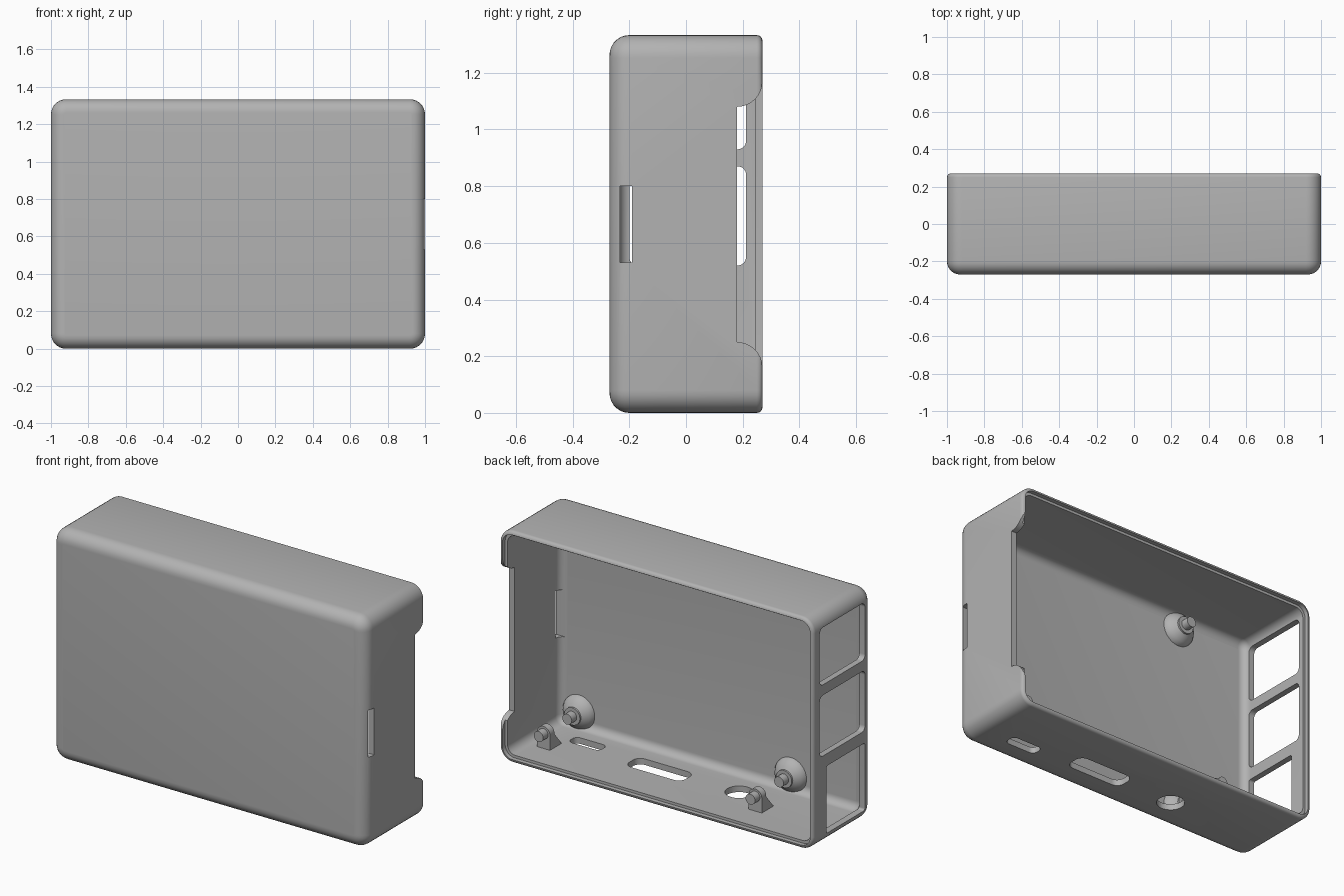
import bpy, bmesh, math
from mathutils import Matrix

cube = bpy.data.objects.get("Cube")
if cube:
    bpy.data.objects.remove(cube, do_unlink=True)

grey = bpy.data.materials.new("plain_grey")
grey.use_nodes = True
GREY = (0.45, 0.45, 0.45, 1)
grey.diffuse_color = GREY
grey.node_tree.nodes["Principled BSDF"].inputs["Base Color"].default_value = GREY

W, D, H, T = 1.0, 0.27, 1.333, 0.035   # half width, half depth, height, wall


def make(name, bm):
    bmesh.ops.recalc_face_normals(bm, faces=bm.faces)
    me = bpy.data.meshes.new(name)
    bm.to_mesh(me)
    bm.free()
    me.materials.append(grey)
    ob = bpy.data.objects.new(name, me)
    bpy.context.collection.objects.link(ob)
    return ob


def activate(ob):
    bpy.ops.object.select_all(action='DESELECT')
    ob.select_set(True)
    bpy.context.view_layer.objects.active = ob


def smooth(ob):
    activate(ob)
    bpy.ops.object.shade_smooth_by_angle(angle=math.radians(30))


def rounded_box(name, inset, y0, y1, corner, front, back=0):
    """Box with rounded corners, a rounded front rim and an optional rounded back rim."""
    bm = bmesh.new()
    bmesh.ops.create_cube(bm, size=1)
    for v in bm.verts:
        v.co.x *= 2 * (W - inset)
        v.co.y = y0 if v.co.y < 0 else y1
        v.co.z = inset if v.co.z < 0 else H - inset

    def bevel(test, r, seg):
        edges = [e for e in bm.edges if test(e)]
        bmesh.ops.bevel(bm, geom=edges, offset=r, segments=seg, profile=0.5,
                        affect='EDGES', clamp_overlap=True)

    def on(y):
        return lambda e: all(abs(v.co.y - y) < 1e-4 for v in e.verts)

    bevel(lambda e: abs(e.verts[0].co.y - e.verts[1].co.y) > 0.1, corner, 7)
    if front:
        bevel(on(y0), front, 7)
    if back:
        bevel(on(y1), back, 4)
    return make(name, bm)


def prism(name, pts, axis, a0, a1):
    """Extrude a profile along x (points are y, z), or along z (points are x, y)."""
    bm = bmesh.new()
    verts = [bm.verts.new((a0, u, v) if axis == 'x' else (u, v, a0)) for u, v in pts]
    face = bm.faces.new(verts)
    moved = bmesh.ops.extrude_face_region(bm, geom=[face])["geom"]
    step = (a1 - a0, 0, 0) if axis == 'x' else (0, 0, a1 - a0)
    bmesh.ops.translate(bm, vec=step, verts=[g for g in moved if isinstance(g, bmesh.types.BMVert)])
    return make(name, bm)


def arc(cu, cv, r, start, end, n=8):
    angles = [math.radians(start + (end - start) * i / n) for i in range(n + 1)]
    return [(cu + r * math.cos(a), cv + r * math.sin(a)) for a in angles]


def round_rect(u0, u1, v0, v1, r):
    return (arc(u1 - r, v0 + r, r, -90, 0) + arc(u1 - r, v1 - r, r, 0, 90)
            + arc(u0 + r, v1 - r, r, 90, 180) + arc(u0 + r, v0 + r, r, 180, 270))


def lathe(name, profile, x, z, n=32):
    """Spin (radius, y) points around an axis parallel to y."""
    bm = bmesh.new()
    verts = [bm.verts.new((r, y, 0)) for r, y in profile]
    edges = [bm.edges.new(p) for p in zip(verts, verts[1:])]
    bmesh.ops.spin(bm, geom=verts + edges, cent=(0, 0, 0), axis=(0, 1, 0),
                   angle=2 * math.pi, steps=n)
    bmesh.ops.remove_doubles(bm, verts=bm.verts, dist=1e-5)
    bmesh.ops.transform(bm, matrix=Matrix.Translation((x, 0, z)), verts=bm.verts)
    smooth(make(name, bm))


# Shell
shell = rounded_box("case_shell", 0, -D, D, 0.08, 0.07, 0.02)
cutters = [
    rounded_box("cavity", T, T - D, 0.5, 0.05, 0.045),
    rounded_box("lid_ledge", 0.02, 0.245, 0.6, 0.06, 0),
]

# Three port windows in the right wall
for y1, z0, z1, r in [(0.212, 0.93, 1.26, 0.03), (0.212, 0.52, 0.87, 0.03), (0.15, 0.06, 0.45, 0.012)]:
    cutters.append(prism("port_window", round_rect(-0.2, y1, z0, z1, r), 'x', -1.1, -0.9))

# Notch with rounded shoulders, and card slot, in the left wall
notch = ([(0.4, 1.17)] + arc(0.18, 1.17, 0.09, 0, -90)
         + arc(0.18, 0.16, 0.09, 90, 0) + [(0.4, 0.16)])
cutters.append(prism("rim_notch", notch, 'x', 0.9, 1.1))
cutters.append(prism("card_slot", [(-0.233, 0.53), (-0.19, 0.53), (-0.19, 0.8), (-0.233, 0.8)], 'x', 0.9, 1.1))

# Connector holes in the bottom wall
for x, y, w, d, r in [(0.69, -0.09, 0.2, 0.075, 0.03), (0.2, -0.045, 0.36, 0.125, 0.045),
                      (-0.3, -0.055, 0.15, 0.15, 0.0749)]:
    rect = round_rect(x - w / 2, x + w / 2, y - d / 2, y + d / 2, r)
    cutters.append(prism("connector_hole", rect, 'z', -0.1, 0.1))

for cutter in cutters:
    cutter.hide_render = True
    mod = shell.modifiers.new("cut", 'BOOLEAN')
    mod.operation = 'DIFFERENCE'
    mod.solver = 'EXACT'
    mod.object = cutter
    activate(shell)
    bpy.ops.object.modifier_apply(modifier=mod.name)
    bpy.data.objects.remove(cutter, do_unlink=True)
smooth(shell)

# Board posts: flared foot, collar and locating peg
floor = T - D
post = ([(0, floor - 0.005), (0.1, floor - 0.005), (0.098, floor + 0.008), (0.085, floor + 0.028),
         (0.066, floor + 0.045), (0.05, floor + 0.055), (0.05, floor + 0.065),
         (0.03, floor + 0.065), (0.03, -0.125), (0, -0.125)])
POST_X = (0.845, -0.504)
for x in POST_X:
    for z in (0.12, 1.217):
        lathe("board_post", post, x, z)

# Bracket pegs standing on the bottom wall
for x in POST_X:
    web = [(0.09, 0.03), (0.09, 0.12), (0.055, 0.12), (-0.02, 0.03)]
    prism("bracket_web", web, 'x', x - 0.042, x + 0.042)
    lathe("bracket_collar", [(0, 0.05), (0.042, 0.05), (0.042, 0.09), (0, 0.09)], x, 0.12)
    lathe("bracket_peg", [(0, 0.08), (0.03, 0.08), (0.03, 0.135), (0, 0.135)], x, 0.12)
bpy.ops.object.select_all(action='DESELECT')
